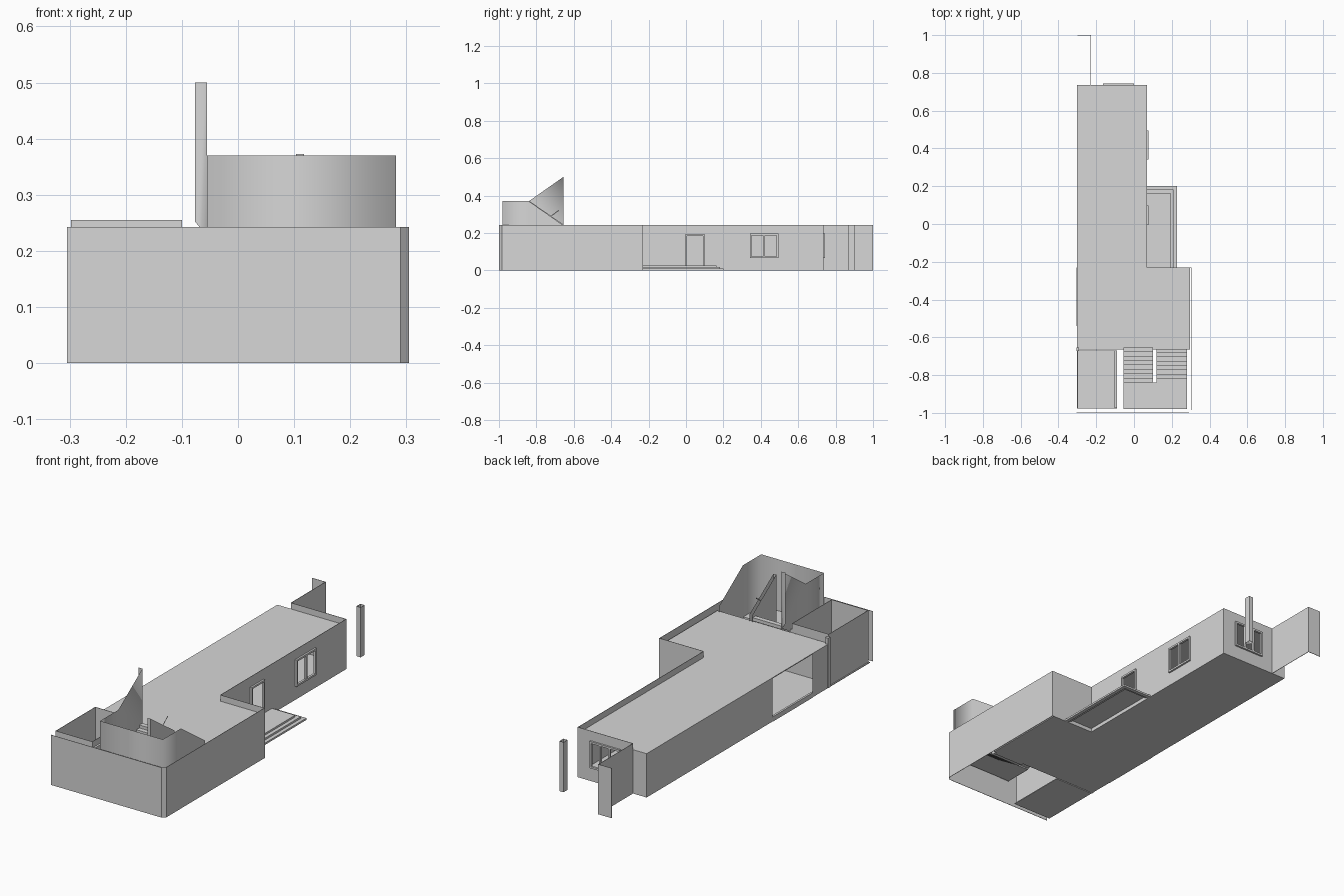
import bpy
import bmesh
from mathutils import Vector

old = bpy.data.objects.get("Cube")
if old:
    bpy.data.objects.remove(old, do_unlink=True)

GREY = (0.68, 0.68, 0.68, 1)
grey = bpy.data.materials.new("plain_grey")
grey.use_nodes = True
grey.diffuse_color = GREY
grey.node_tree.nodes["Principled BSDF"].inputs["Base Color"].default_value = GREY

L, R, BACK, FRONT = -0.303, 0.297, 0.735, -0.665   # house limits
WING_X, WING_Y = 0.068, -0.23                      # inner corner of the plan
TOP, ROOF, T = 0.243, 0.213, 0.002


def finish(name, bm):
    mesh = bpy.data.meshes.new(name)
    bm.to_mesh(mesh)
    bm.free()
    mesh.materials.append(grey)
    ob = bpy.data.objects.new(name, mesh)
    bpy.context.scene.collection.objects.link(ob)


def add_box(bm, x0, x1, y0, y1, z0, z1):
    for v in bmesh.ops.create_cube(bm, size=1)["verts"]:
        v.co = Vector((x0 if v.co.x < 0 else x1,
                       y0 if v.co.y < 0 else y1,
                       z0 if v.co.z < 0 else z1))


def boxes(name, *dims):
    bm = bmesh.new()
    for d in dims:
        add_box(bm, *d)
    finish(name, bm)


def wall(name, axis, pos, a, b, z0=0, z1=TOP, holes=()):
    """Thin wall running along an axis; holes are (start, end, bottom, top)."""
    parts, start = [], a
    for h0, h1, lo, hi in holes:
        parts += [(start, h0, z0, z1), (h0, h1, hi, z1), (h0, h1, z0, lo)]
        start = h1
    parts.append((start, b, z0, z1))
    span = (pos, pos + T)
    boxes(name, *[(u0, u1, *span, w0, w1) if axis == "x" else (*span, u0, u1, w0, w1)
                  for u0, u1, w0, w1 in parts])


def slab(name, outline, z0, z1):
    """Flat outline raised into a solid."""
    bm = bmesh.new()
    face = bm.faces.new([bm.verts.new((x, y, z0)) for x, y in outline])
    res = bmesh.ops.extrude_face_region(bm, geom=[face])
    bmesh.ops.translate(bm, vec=(0, 0, z1 - z0),
                        verts=[g for g in res["geom"] if isinstance(g, bmesh.types.BMVert)])
    bmesh.ops.recalc_face_normals(bm, faces=bm.faces)
    finish(name, bm)


def ribbon(name, path, smooth=False):
    """Sheet wall along a path of (x, y, bottom, top)."""
    bm = bmesh.new()
    cols = [(bm.verts.new((x, y, lo)), bm.verts.new((x, y, hi))) for x, y, lo, hi in path]
    for (a, b), (c, d) in zip(cols, cols[1:]):
        bm.faces.new((a, c, d, b)).smooth = smooth
    finish(name, bm)


def frame(name, axis, pos, a, b, lo, hi, mullions=(), w=0.009, door=False):
    """Projecting frame around an opening."""
    foot = lo if door else lo - w
    parts = [(a - w, a, foot, hi + w), (b, b + w, foot, hi + w), (a, b, hi, hi + w)]
    if not door:
        parts.append((a, b, foot, lo))
    parts += [(m - w / 2, m + w / 2, lo, hi) for m in mullions]
    span = (pos - T, pos + w)
    boxes(name, *[(u0, u1, *span, w0, w1) if axis == "x" else (*span, u0, u1, w0, w1)
                  for u0, u1, w0, w1 in parts])


# Floor and roof follow the same L-shaped plan
plan = [(L, FRONT), (R, FRONT), (R, WING_Y), (WING_X, WING_Y), (WING_X, BACK), (L, BACK)]
slab("floor", plan, 0, 0.02)
slab("roof", plan, ROOF - 0.004, ROOF)

# House walls
door = (0.005, 0.09, 0.027, 0.185)
side_window = (0.35, 0.485, 0.075, 0.187)
back_window = (-0.155, -0.01, 0.075, 0.187)
wall("right_wall", "y", WING_X - T, WING_Y, BACK, holes=[door, side_window])
wall("back_wall", "x", BACK - T, -0.228, WING_X, holes=[back_window])
wall("back_wall_low_end", "x", BACK - T, L, -0.228, z1=ROOF)
wall("wing_back_wall", "x", WING_Y - T, WING_X, 0.305)
wall("left_wall", "y", L, WING_Y, BACK, z1=ROOF)
wall("left_wall_short", "y", L, FRONT, -0.54, z1=ROOF)
wall("inner_front_wall", "x", FRONT, L, R, z1=ROOF,
     holes=[(-0.05, 0.095, 0.02, ROOF - 0.02), (0.12, 0.28, 0.02, ROOF - 0.02)])
boxes("opening_sill", (-0.305, -0.295, -0.54, WING_Y, 0, 0.024))
boxes("corner_pilaster", (-0.305, -0.29, -0.672, -0.655, 0, TOP))

# Window and door frames
frame("door_frame", "y", WING_X, *door, door=True)
frame("side_window_frame", "y", WING_X, *side_window, mullions=[0.4175])
frame("back_window_frame", "x", BACK, *back_window, mullions=[-0.107, -0.058])

# Front yard walls with the chamfered corner
wall("front_yard_wall", "x", -1, -0.305, 0.29)
ribbon("chamfered_corner", [(0.29, -1, 0, TOP), (0.305, -0.985, 0, TOP)])
wall("right_yard_wall", "y", 0.303, -0.985, WING_Y)

# Rear garden wall and hollow post
wall("rear_garden_wall", "y", -0.23, BACK, 1)
wall("rear_garden_wall_end", "x", 1 - T, -0.3, -0.23)
post = [(0.028, 0.87), (0.05, 0.87), (0.05, 0.9), (0.028, 0.9), (0.028, 0.87)]
ribbon("hollow_post", [(x, y, 0, TOP) for x, y in post])

# Patio beside the door: a top plate with stepped edges, hollow beneath
edge_x, edge_y, tread = 0.228, 0.2, 0.018
steps = []
for i in range(2):
    x, y, z = edge_x - tread * i, edge_y - tread * i, 0.009 * i
    steps += [(x - tread, x, WING_Y, y, z, z + 0.009),
              (WING_X, x - tread, y - tread, y, z, z + 0.009)]
boxes("patio_steps", *steps)
boxes("patio_top", (WING_X, edge_x - 2 * tread, WING_Y, edge_y - 2 * tread, 0.018, 0.027))

# Open light well on the front left
boxes("light_well_floor", (-0.303, -0.09, -0.978, -0.67, 0, 0.004))
for name, x in (("left", -0.298), ("right", -0.102)):
    wall("light_well_" + name + "_wall", "y", x, -0.975, -0.67, z1=0.255)
for name, y in (("front", -0.975), ("back", -0.672)):
    wall("light_well_" + name + "_wall", "x", y, -0.298, -0.10, z1=0.255)
boxes("light_well_ledge", (-0.10, -0.09, -0.975, -0.67, 0.2, 0.225))

# Stair landing and flights
NEAR, FAR, MID = -0.84, -0.655, 0.12
boxes("stair_landing", (-0.055, 0.28, -0.98, NEAR, 0.112, MID))


def flight(name, x0, x1, rise, count=8):
    run, step = (FAR - NEAR) / count, rise / count
    dims = []
    for i in range(count):
        z = MID + step * (i + (1 if rise > 0 else 0.5))
        y = NEAR + run * i
        dims.append((x0, x1, y, y + run, max(z - 0.016, 0), z))
    boxes(name, *dims)


flight("upper_flight", -0.055, 0.10, 0.115)
flight("lower_flight", 0.12, 0.28, -0.12)

# Stair parapets: one smooth wrap outside and a narrow guard between the flights
ribbon("stair_parapet", [(-0.077, FAR, 0.253, 0.5), (-0.055, FAR, 0.225, 0.5),
                         (-0.055, NEAR, 0.11, 0.37), (-0.055, -0.98, 0.11, 0.37),
                         (0.282, -0.98, 0.11, 0.37), (0.282, NEAR, 0.11, 0.37),
                         (0.282, FAR, 0, 0.24)], smooth=True)
ribbon("stair_middle_guard", [(0.103, FAR, 0.02, 0.245), (0.103, NEAR, 0.11, 0.373),
                              (0.118, NEAR, 0.11, 0.373), (0.118, FAR, 0.02, 0.245)])
ribbon("handrail", [(0.1, -0.72, 0.288, 0.294), (0.1, -0.68, 0.318, 0.324)])
